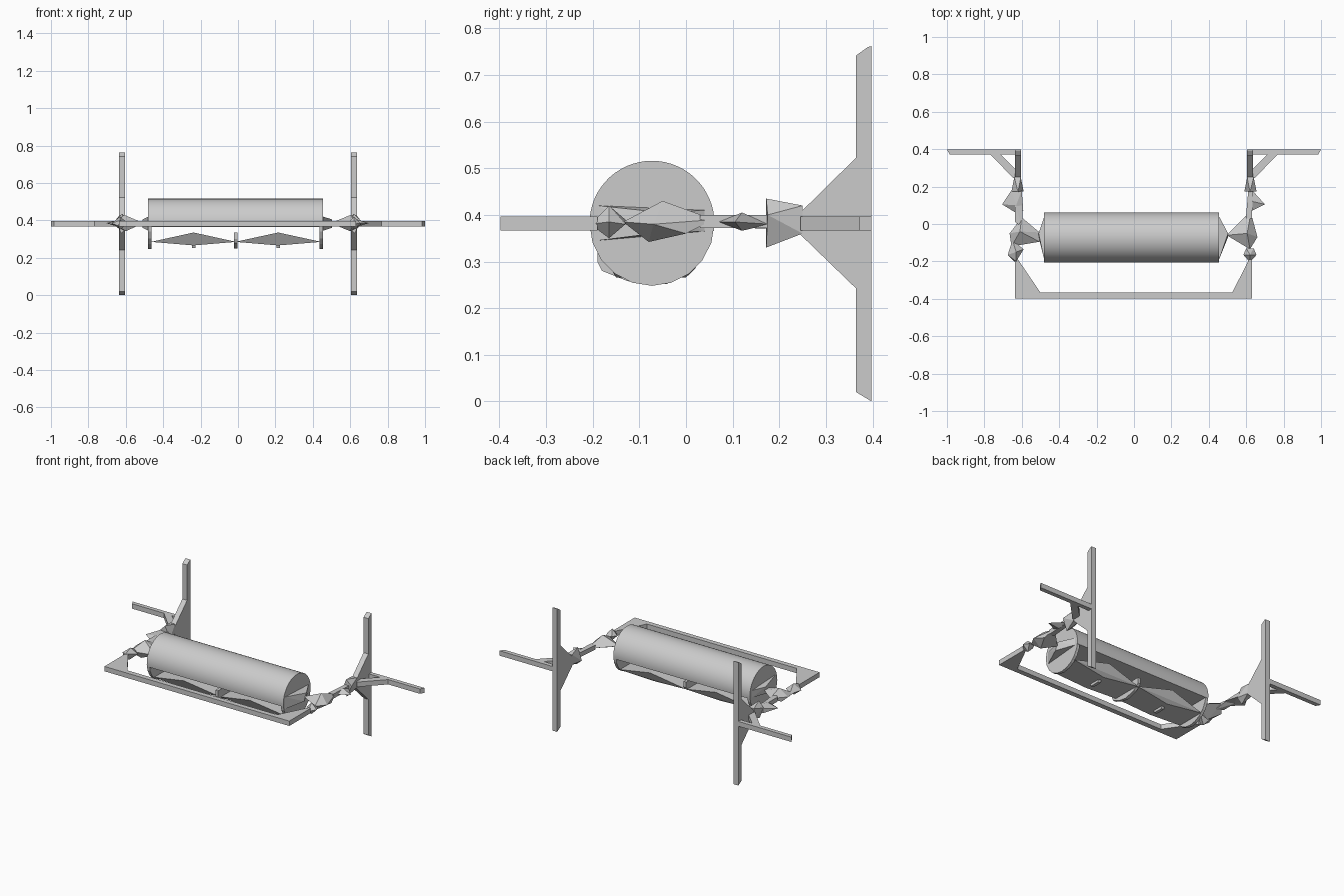
import bpy, bmesh
from math import sin, cos, pi, asin, radians

if "Cube" in bpy.data.objects:
    bpy.data.objects.remove(bpy.data.objects["Cube"])


def finish(name, bm, smooth=False):
    bmesh.ops.recalc_face_normals(bm, faces=bm.faces[:])
    me = bpy.data.meshes.new(name)
    bm.to_mesh(me)
    bm.free()
    ob = bpy.data.objects.new(name, me)
    bpy.context.collection.objects.link(ob)
    if smooth:
        bpy.context.view_layer.objects.active = ob
        ob.select_set(True)
        bpy.ops.object.shade_smooth_by_angle(angle=radians(30))
        ob.select_set(False)
    return ob


def prism(name, pts, lo, hi, axis, smooth=False):
    """Extrude a 2D profile along an axis ('x': pts are y,z; 'z': pts are x,y)."""
    bm = bmesh.new()
    put = (lambda p, t: (t, p[0], p[1])) if axis == 'x' else (lambda p, t: (p[0], p[1], t))
    a = [bm.verts.new(put(p, lo)) for p in pts]
    b = [bm.verts.new(put(p, hi)) for p in pts]
    bm.faces.new(a)
    bm.faces.new(b[::-1])
    n = len(pts)
    for i in range(n):
        bm.faces.new((a[i], a[(i + 1) % n], b[(i + 1) % n], b[i]))
    return finish(name, bm, smooth)


def hull(name, pts):
    """Faceted chunk: convex hull of a few points."""
    bm = bmesh.new()
    for p in pts:
        bm.verts.new(p)
    r = bmesh.ops.convex_hull(bm, input=bm.verts[:])
    loose = [v for v in bm.verts if not v.link_faces]
    bmesh.ops.delete(bm, geom=loose, context='VERTS')
    return finish(name, bm)


def mirrored(s, pts):
    return [(s * p[0],) + tuple(p[1:]) for p in pts]


CY, CZ, R = -0.073, 0.382, 0.134
X0, X1 = -0.48, 0.455
Z0, Z1 = 0.367, 0.397

# Drum: upper shell with a flat underside
a0 = asin((0.365 - CZ) / R)
arc = [a0 + (pi - 2 * a0) * i / 32 for i in range(33)]
prism("drum_shell", [(CY + R * cos(a), CZ + R * sin(a)) for a in arc], X0, X1, 'x', True)

# Lower half of the end discs and centre rib
low = [(CY + R * cos(a), CZ + R * sin(a)) for a in [pi + pi * i / 10 for i in range(11)]]
for nm, x, w in (("left_disc", X0, .018), ("right_disc", X1 - .018, .018)):
    prism(nm, low, x, x + w, 'x')
rib = [(-.19, .30), (-.18, .28), (-.125, .258), (CY, .25), (-.005, .27), (.03, .30), (.03, .335), (-.19, .335)]
prism("centre_rib", rib, -.022, -.004, 'x')

# Diamond-shaped under panels with small pegs
for i, (a, b) in enumerate(((X0 + .015, -.01), (-.015, X1 - .01))):
    m = (a + b) / 2
    hull(f"under_panel_{i}", [(a, -.16, .285), (a, .02, .285), (b, -.16, .285), (b, .02, .285),
                              (m, -.19, .335), (m, .045, .335), (m, -.15, .266), (m, .0, .266)])
    hull(f"under_peg_{i}", [(m + dx, y, z) for dx in (-.009, .009)
                            for y, z in ((-.11, .28), (-.03, .28), (-.1, .252), (-.04, .252))])

# Front frame bar with gusset corners
prism("front_frame", [(-.636, -.398), (.63, -.398), (.63, -.19), (.615, -.19), (.525, -.367),
                      (-.50, -.367), (-.62, -.19), (-.636, -.19)], Z0, Z1, 'z')

# Wedges joining the drum ends to the arms
for nm, x, tip in (("left_end_wedge", X0, -.51), ("right_end_wedge", X1, .503)):
    hull(nm, [(x, -.19, .345), (x, -.19, .42), (x, .04, .365), (x, .04, .41),
              (tip, -.07, .36), (tip, -.05, .405)])

# Faceted arm chunks, left side
hull("left_front_knuckle", [(-.675, -.165, .385), (-.64, -.20, .37), (-.63, -.2, .40), (-.59, -.135, .385),
                            (-.65, -.085, .385), (-.63, -.15, .42), (-.63, -.16, .35)])
hull("left_elbow", [(-.665, -.05, .385), (-.655, -.12, .38), (-.505, -.095, .385), (-.505, -.045, .385),
                    (-.6, .035, .39), (-.61, -.04, .43), (-.6, -.09, .342), (-.64, -.02, .36)])
hull("left_forearm", [(-.635, .01, .372), (-.635, .01, .40), (-.595, -.02, .372), (-.595, -.02, .40),
                      (-.635, .10, .372), (-.635, .10, .40), (-.598, .10, .39)])
hull("left_fin", [(-.705, .105, .385), (-.655, .18, .37), (-.60, .18, .37), (-.655, .18, .398),
                  (-.60, .18, .398), (-.592, .07, .385), (-.64, .065, .375), (-.63, .1, .40)])
# Faceted arm chunks, right side
hull("right_front_knuckle", [(.585, -.165, .385), (.655, -.165, .385), (.62, -.205, .38), (.60, -.13, .39),
                             (.64, -.13, .38), (.62, -.165, .42), (.62, -.165, .35)])
hull("right_elbow", [(.495, -.06, .385), (.60, .045, .385), (.625, .06, .39), (.66, -.07, .38),
                     (.62, -.135, .385), (.605, -.05, .43), (.60, -.08, .342), (.64, 0, .36)])
hull("right_forearm", [(.598, .03, .372), (.63, .03, .372), (.598, .03, .40), (.63, .03, .40),
                       (.612, .19, .372), (.638, .19, .372), (.612, .19, .40), (.638, .19, .40)])
hull("right_fin", [(.70, .105, .385), (.632, .18, .38), (.63, .07, .385), (.635, .12, .405), (.635, .12, .366)])

for s, side in ((-1, "left"), (1, "right")):
    # Tapered rear knuckle
    hull(side + "_rear_knuckle", mirrored(s, [
        (.59, .175, .36), (.655, .175, .40), (.62, .172, .435), (.625, .172, .33),
        (.605, .25, .36), (.64, .25, .36), (.605, .25, .42), (.64, .25, .42),
        (.60, .21, .385), (.645, .21, .39)]))
    # Vertical post and its triangular gusset
    lo, hi = sorted((s * .604, s * .637))
    prism(side + "_post", [(.365, .02), (.398, 0), (.398, .762), (.39, .76), (.365, .742)], lo, hi, 'x')
    prism(side + "_gusset", [(.245, .358), (.367, .24), (.367, .525), (.245, .405)], lo, hi, 'x')
    # Sideways wing bar and diagonal brace
    prism(side + "_wing_bar", mirrored(s, [(.604, .372), (.985, .372), (1.0, .398), (.604, .398)]), Z0, Z1, 'z')
    prism(side + "_brace", mirrored(s, [(.63, .245), (.645, .245), (.77, .374), (.715, .374), (.63, .29)]),
          Z0, Z1, 'z')
